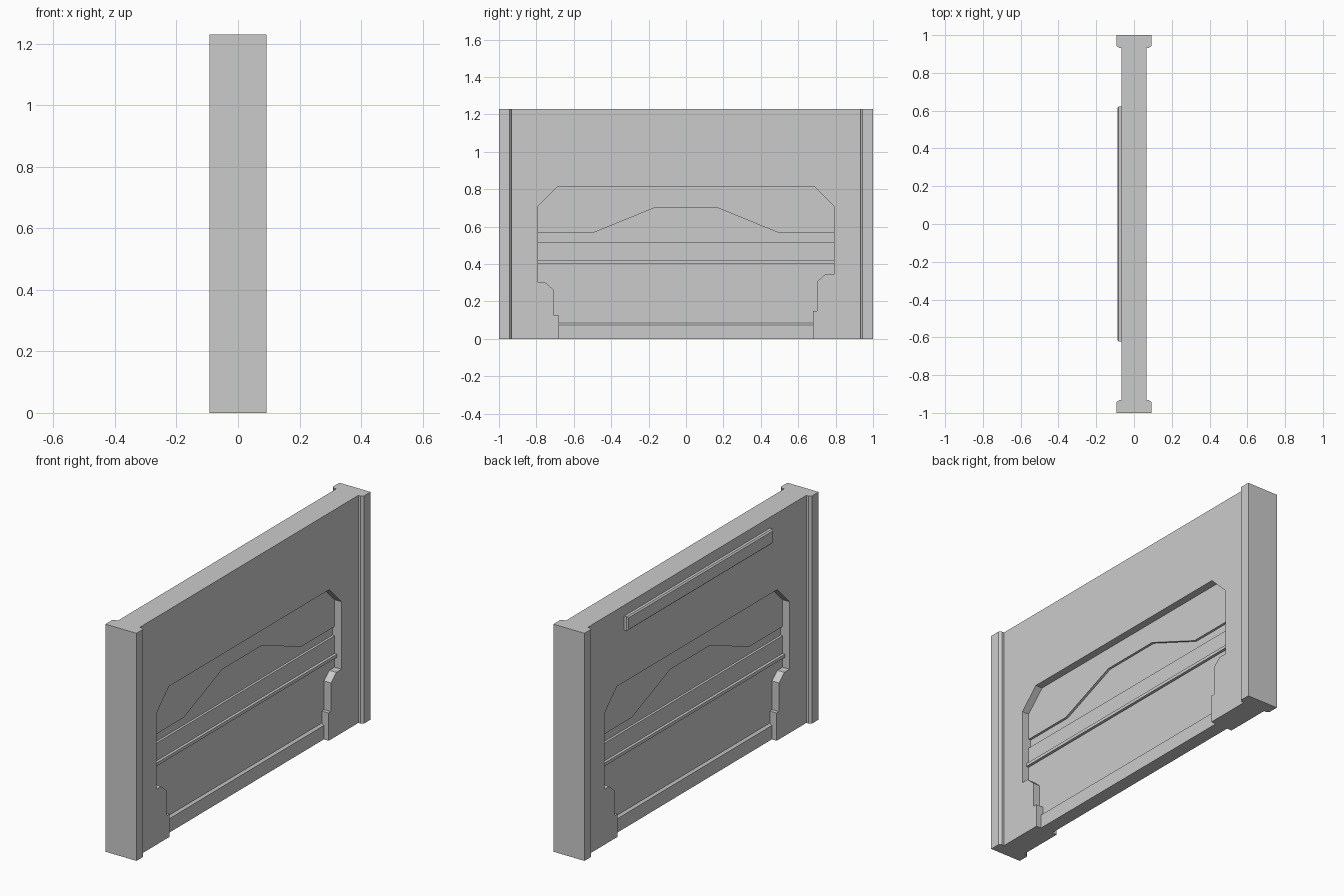
import bpy, bmesh
from mathutils import Vector

cube = bpy.data.objects.get("Cube")
if cube:
    bpy.data.objects.remove(cube)

grey = bpy.data.materials.new("light_grey")
grey.use_nodes = True
grey.diffuse_color = (0.6, 0.6, 0.6, 1)
grey.node_tree.nodes["Principled BSDF"].inputs["Base Color"].default_value = (0.6, 0.6, 0.6, 1)


def prism(name, points, direction, side=1):
    """Extrude a closed outline; side -1 turns it half way round the z axis."""
    bm = bmesh.new()
    face = bm.faces.new([bm.verts.new(p) for p in points])
    new = bmesh.ops.extrude_face_region(bm, geom=[face])["geom"]
    verts = [g for g in new if isinstance(g, bmesh.types.BMVert)]
    bmesh.ops.translate(bm, verts=verts, vec=Vector(direction))
    for v in bm.verts:
        v.co.x *= side
        v.co.y *= side
    bmesh.ops.recalc_face_normals(bm, faces=bm.faces)
    mesh = bpy.data.meshes.new(name)
    bm.to_mesh(mesh)
    bm.free()
    mesh.materials.append(grey)
    obj = bpy.data.objects.new(name, mesh)
    bpy.context.collection.objects.link(obj)
    return obj


def slab(name, outline, x0, x1, side):
    return prism(name, [(x0, y, z) for y, z in outline], (x1 - x0, 0, 0), side)


HEIGHT = 1.23
WALL, POST = 0.066, 0.093
FLOOR, PANEL = 0.012, 0.025

# Wall with thicker end posts, drawn in plan
quarter = [(WALL, 0.933), (0.08, 0.933), (POST, 0.944), (POST, 1)]
right = [(x, -y) for x, y in reversed(quarter)] + quarter
plan = right + [(-x, -y) for x, y in right]
wall = prism("wall", [(x, y, 0) for x, y in plan], (0, 0, HEIGHT))

# Recess outline, uneven at its two feet
recess = [(0.68, -0.1), (0.68, 0.15), (0.70, 0.15), (0.70, 0.305), (0.745, 0.345),
          (0.79, 0.345), (0.79, 0.71), (0.685, 0.815), (-0.685, 0.815), (-0.79, 0.71),
          (-0.79, 0.30), (-0.75, 0.30), (-0.705, 0.26), (-0.705, 0.125),
          (-0.68, 0.125), (-0.68, -0.1)]

for side in (1, -1):
    cutter = slab("recess_cutter", recess, FLOOR, 0.2, side)
    cutter.hide_render = True
    mod = wall.modifiers.new("recess", 'BOOLEAN')
    mod.operation = 'DIFFERENCE'
    mod.solver = 'EXACT'
    mod.object = cutter
    bpy.context.view_layer.objects.active = wall
    bpy.ops.object.modifier_apply(modifier=mod.name)
    bpy.data.objects.remove(cutter)

# Raised panels, trim and kick board inside each recess
arch = [(-0.79, 0.565), (-0.5, 0.565), (-0.17, 0.7), (0.17, 0.7), (0.5, 0.565), (0.79, 0.565)]
upper = arch + [(0.79, 0.71), (0.685, 0.815), (-0.685, 0.815), (-0.79, 0.71)]
lower = [(0.68, 0.02), (0.68, 0.15)] + recess[2:6] + [(0.79, 0.515), (-0.79, 0.515)] \
    + recess[10:15] + [(-0.68, 0.02)]
trim = [(-0.79, 0.403), (0.79, 0.403), (0.79, 0.42), (-0.79, 0.42)]
kick = [(FLOOR, 0), (0.037, 0), (0.037, 0.075), (PANEL, 0.085), (FLOOR, 0.085)]

for side, label in ((1, "left"), (-1, "right")):
    slab(label + "_upper_panel", upper, FLOOR, PANEL, side)
    slab(label + "_lower_panel", lower, FLOOR, PANEL, side)
    slab(label + "_trim_rail", trim, PANEL, 0.04, side)
    prism(label + "_kick_board", [(x, -0.68, z) for x, z in kick], (0, 1.36, 0), side)

# Long bar high on one face, with its outer edges chamfered
bar = slab("wall_bar", [(-0.622, 1.095), (0.622, 1.095), (0.622, 1.172), (-0.622, 1.172)],
           WALL, 0.088, -1)
bm = bmesh.new()
bm.from_mesh(bar.data)
outer = [e for e in bm.edges if all(v.co.x < -0.08 for v in e.verts)]
bmesh.ops.bevel(bm, geom=outer, offset=0.007, segments=1, affect='EDGES')
bm.to_mesh(bar.data)
bm.free()
